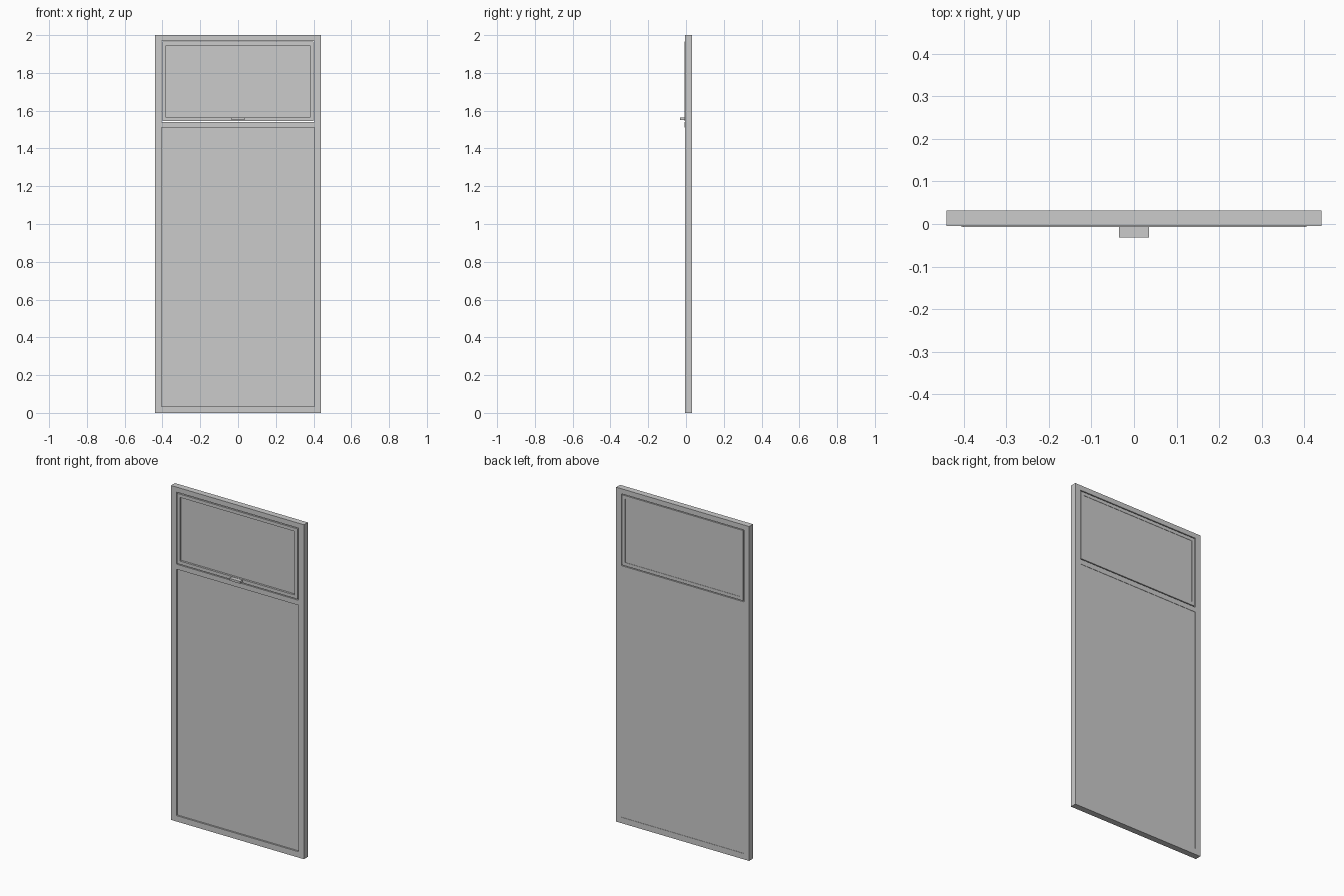
import bpy
import bmesh

cube = bpy.data.objects.get("Cube")
if cube:
    bpy.data.objects.remove(cube, do_unlink=True)

grey = bpy.data.materials.new("light grey")
grey.use_nodes = True
colour = (0.6, 0.6, 0.6, 1)
grey.diffuse_color = colour
grey.node_tree.nodes["Principled BSDF"].inputs["Base Color"].default_value = colour

FRONT, BACK = -0.005, 0.032
PROUD = FRONT - 0.002
HALF, OPEN = 0.44, 0.405        # half widths of the frame and its openings
GAP = 0.005


def finish(name, bm):
    bmesh.ops.recalc_face_normals(bm, faces=bm.faces)
    mesh = bpy.data.meshes.new(name)
    bm.to_mesh(mesh)
    bm.free()
    mesh.materials.append(grey)
    obj = bpy.data.objects.new(name, mesh)
    bpy.context.collection.objects.link(obj)
    return obj


def box(name, half, y0, y1, z0, z1):
    """Box centred on x, spanning the given depth and height."""
    bm = bmesh.new()
    bmesh.ops.create_cube(bm, size=1)
    for v in bm.verts:
        v.co.x *= 2 * half
        v.co.y = y0 if v.co.y < 0 else y1
        v.co.z = z0 if v.co.z < 0 else z1
    return finish(name, bm)


def ring(name, outer, inner, y0, y1):
    """Rectangular frame; outer and inner are (half width, bottom, top)."""
    bm = bmesh.new()
    loops = []
    for half, z0, z1 in (outer, inner):
        for y in (y0, y1):
            corners = ((-half, z0), (half, z0), (half, z1), (-half, z1))
            loops.append([bm.verts.new((x, y, z)) for x, z in corners])
    of, ob, nf, nb = loops
    for a, b in ((of, nf), (ob, nb), (of, ob), (nf, nb)):
        for i in range(4):
            j = (i + 1) % 4
            bm.faces.new((a[i], a[j], b[j], b[i]))
    return finish(name, bm)


# Outer frame with a slightly proud transom bar
ring("outer_frame", (HALF, 0, 2), (OPEN, 0.035, 1.97), FRONT, BACK)
box("transom_bar", OPEN, PROUD, BACK, 1.51, 1.54)

# Fixed lower pane, set back from both faces
box("lower_pane", OPEN, FRONT + 0.01, BACK - 0.002, 0.035, 1.51)

# Opening sash with a narrow gap all round, its pane and pull handle
ring("sash_frame", (OPEN - GAP, 1.54 + GAP, 1.97 - GAP), (0.38, 1.565, 1.945), PROUD, BACK)
box("sash_pane", 0.38, FRONT + 0.01, BACK - 0.002, 1.565, 1.945)
box("sash_handle", 0.035, -0.032, PROUD, 1.55, 1.563)
